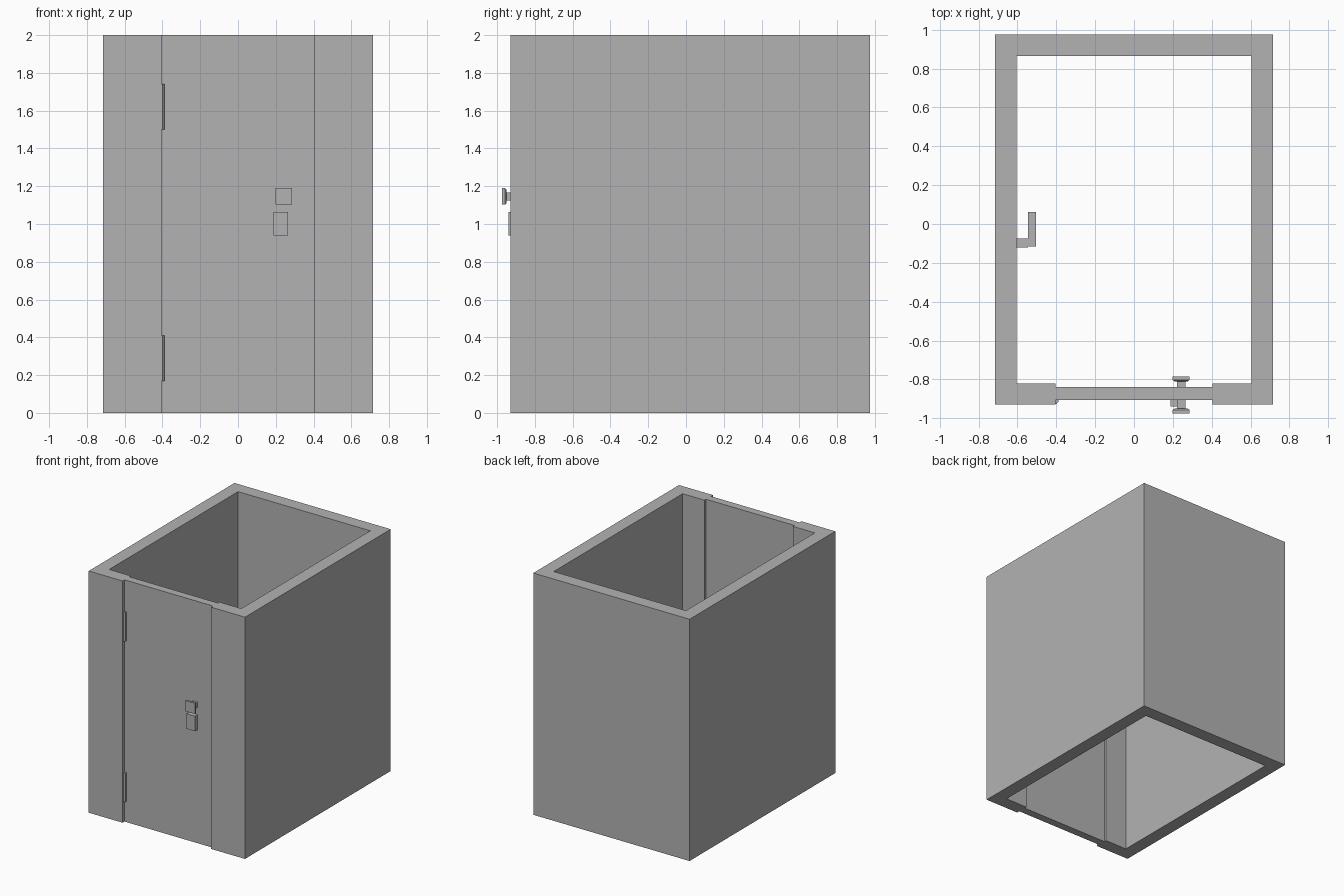
import bpy
import bmesh

cube = bpy.data.objects.get("Cube")
if cube:
    bpy.data.objects.remove(cube, do_unlink=True)

grey = bpy.data.materials.new("plain grey")
grey.use_nodes = True
colour = (0.45, 0.45, 0.45, 1)
grey.diffuse_color = colour
grey.node_tree.nodes["Principled BSDF"].inputs["Base Color"].default_value = colour


def loft(name, rings):
    """Closed solid through matching rings of points."""
    bm = bmesh.new()
    loops = [[bm.verts.new(p) for p in ring] for ring in rings]
    n = len(loops[0])
    for a, b in zip(loops, loops[1:]):
        for i in range(n):
            j = (i + 1) % n
            bm.faces.new((a[i], a[j], b[j], b[i]))
    bm.faces.new(loops[0])
    bm.faces.new(loops[-1])
    bmesh.ops.recalc_face_normals(bm, faces=bm.faces)
    mesh = bpy.data.meshes.new(name)
    bm.to_mesh(mesh)
    bm.free()
    mesh.materials.append(grey)
    obj = bpy.data.objects.new(name, mesh)
    bpy.context.collection.objects.link(obj)
    return obj


def prism(name, outline, z0, z1):
    return loft(name, [[(x, y, z) for x, y in outline] for z in (z0, z1)])


def box(name, x0, x1, y0, y1, z0, z1):
    return prism(name, [(x0, y0), (x1, y0), (x1, y1), (x0, y1)], z0, z1)


# Walls and door posts in one C-shaped outline, open at the doorway
half = [(0.405, -0.93), (0.715, -0.93), (0.715, 0.975)]
inner = [(0.605, 0.865), (0.605, -0.82), (0.405, -0.82)]
mirror = lambda pts: [(-x, y) for x, y in reversed(pts)]
prism("walls", half + mirror(half) + mirror(inner) + inner, 0, 2)

# Door set back between the posts
box("door", -0.405, 0.405, -0.905, -0.84, 0, 2)

# Hinges with a bevelled edge
hinge = [(-0.412, -0.928), (-0.4, -0.928), (-0.388, -0.915),
         (-0.388, -0.9), (-0.412, -0.9)]
for label, z in (("lower", 0.17), ("upper", 1.5)):
    prism(label + "_hinge", hinge, z, z + 0.24)


# Knobs: square plates tapering towards the spindle, mirrored across the door
def knob_ring(y, r):
    cx, cz = 0.243, 1.146
    return [(cx + sx * r, y, cz + sz * r)
            for sx, sz in ((-1, -1), (1, -1), (1, 1), (-1, 1))]


for label, side in (("outer", -1), ("inner", 1)):
    loft(label + "_knob", [knob_ring(-0.88 + side * d, r) for d, r in
                           ((0.095, 0.044), (0.078, 0.044), (0.069, 0.033))])
loft("lock_spindle", [knob_ring(-0.955, 0.021), knob_ring(-0.805, 0.021)])

# Lock plate below the knob
box("lock_plate", 0.187, 0.265, -0.94, -0.9, 0.94, 1.064)

# Paper holder on the inside wall
box("holder_bracket", -0.61, -0.545, -0.12, -0.075, 0.8, 0.845)
box("holder_arm", -0.545, -0.505, -0.115, 0.063, 0.803, 0.843)
